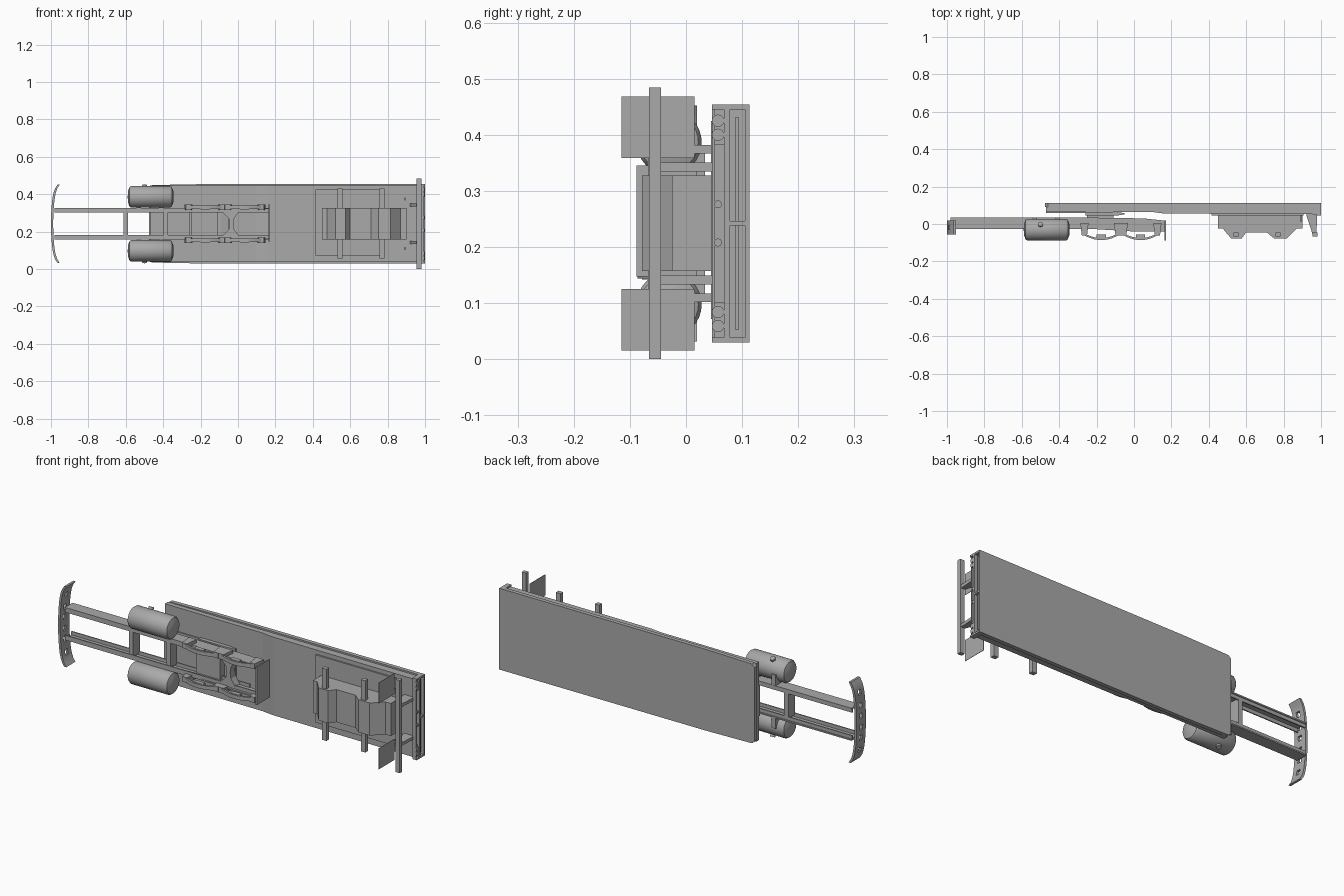
import bpy, bmesh, math
from mathutils import Matrix, Vector

cube = bpy.data.objects.get("Cube")
if cube:
    bpy.data.objects.remove(cube, do_unlink=True)

MID = 0.242  # height of the lengthwise symmetry plane
grey = bpy.data.materials.new("plain grey")
grey.use_nodes = True
grey.diffuse_color = (0.4, 0.4, 0.4, 1)
grey.node_tree.nodes["Principled BSDF"].inputs["Base Color"].default_value = (0.4, 0.4, 0.4, 1)


def finish(name, bm, smooth=False):
    bmesh.ops.recalc_face_normals(bm, faces=bm.faces)
    mesh = bpy.data.meshes.new(name)
    bm.to_mesh(mesh)
    bm.free()
    mesh.materials.append(grey)
    ob = bpy.data.objects.new(name, mesh)
    bpy.context.collection.objects.link(ob)
    if smooth:
        bpy.ops.object.select_all(action='DESELECT')
        ob.select_set(True)
        bpy.context.view_layer.objects.active = ob
        bpy.ops.object.shade_smooth_by_angle(angle=math.radians(35))
    return ob


def prism(name, pts, lo, hi, axis='z', smooth=False):
    """Extrude a profile: (x, y) along z, or (x, z) along y."""
    bm = bmesh.new()
    place = (lambda p: (p[0], p[1], lo)) if axis == 'z' else (lambda p: (p[0], lo, p[1]))
    face = bm.faces.new([bm.verts.new(place(p)) for p in pts])
    out = bmesh.ops.extrude_face_region(bm, geom=[face])
    step = Vector((0, 0, hi - lo)) if axis == 'z' else Vector((0, hi - lo, 0))
    bmesh.ops.translate(bm, vec=step, verts=[v for v in out["geom"] if isinstance(v, bmesh.types.BMVert)])
    return finish(name, bm, smooth)


def box(name, x, y, z):
    return prism(name, [(x[0], y[0]), (x[1], y[0]), (x[1], y[1]), (x[0], y[1])], z[0], z[1])


def lathe(name, profile, centre, axis, sides=32):
    """Spin a (distance, radius) profile around an axis."""
    bm = bmesh.new()
    verts = [bm.verts.new((r, 0, d)) for d, r in profile]
    edges = [bm.edges.new(pair) for pair in zip(verts, verts[1:])]
    bmesh.ops.spin(bm, geom=verts + edges, cent=(0, 0, 0), axis=(0, 0, 1),
                   angle=math.tau, steps=sides)
    bmesh.ops.remove_doubles(bm, verts=bm.verts, dist=1e-5)
    turn = Vector((0, 0, 1)).rotation_difference(Vector(axis)).to_matrix().to_4x4()
    bm.transform(Matrix.Translation(centre) @ turn)
    return finish(name, bm, True)


def span(side, a, b):
    """Mirrored range of heights, measured out from the symmetry plane."""
    return tuple(sorted((MID + side * a, MID + side * b)))


# Trailer deck: top slab with clipped front corners, and a slimmer body below
H = 0.212
prism("deck_top", [(-0.475, MID - H + 0.02), (-0.46, MID - H + 0.005), (-0.2, MID - H),
                   (0.98, MID - H), (0.98, MID + H), (-0.2, MID + H),
                   (-0.46, MID + H - 0.005), (-0.475, MID + H - 0.02)], 0.092, 0.113, 'y')
prism("deck_body", [(-0.47, 0.068), (0.1, 0.064), (0.16, 0.056), (0.98, 0.052),
                    (0.98, 0.092), (-0.47, 0.092)], MID - 0.204, MID + 0.204)

# Rear frame, recessed in the middle, with a lamp strip beneath
box("rear_frame_top", (0.975, 1), (0.105, 0.113), (MID - H, MID + H))
box("rear_frame_bottom", (0.975, 1), (0.068, 0.078), (MID - H, MID + H))
box("rear_frame_ridge", (0.975, 0.99), (0.088, 0.094), (MID - 0.19, MID + 0.19))
box("rear_frame_divider", (0.975, 1), (0.078, 0.105), (MID - 0.004, MID + 0.004))
box("rear_sill", (0.975, 0.995), (0.046, 0.052), (MID - H, MID + H))

# Bogie: thin mounting plate, lobed suspension box and two axles
box("bogie_plate", (0.415, 0.905), (0.045, 0.053), (0.072, 0.425))
prism("bogie_box", [(0.45, 0.05), (0.45, -0.025), (0.475, -0.025), (0.52, -0.078),
                    (0.575, -0.078), (0.6, -0.045), (0.71, -0.045), (0.75, -0.078),
                    (0.815, -0.078), (0.87, -0.025), (0.9, -0.025), (0.9, 0.05)],
      MID - 0.085, MID + 0.085)
for i, x in enumerate((0.545, 0.77)):
    box(f"trailer_axle_{i}", (x - 0.013, x + 0.013), (-0.068, -0.045), (0.056, 0.43))

# Rear underrun bar
box("underrun_bar", (0.955, 0.98), (-0.066, -0.045), (0, 0.484))

# Front bumper: thin bow with slots cut through it
bow = [(t / 10, MID + 0.21 * t / 10) for t in range(-10, 11)]
outer = [(-1 + 0.018 * t * t + 0.017 * t ** 8, z) for t, z in bow]
inner = [(x + 0.012, z) for x, z in reversed(outer)]
bumper = prism("front_bumper", outer + inner, -0.056, 0.02, 'y', True)
for i, offset in enumerate((-0.15, -0.085, -0.03, 0.03, 0.085, 0.15)):
    slot = box(f"slot_cutter_{i}", (-1.05, -0.93), (-0.03, -0.008),
               (MID + offset - 0.013, MID + offset + 0.013))
    cut = bumper.modifiers.new("slot", 'BOOLEAN')
    cut.operation, cut.solver, cut.object = 'DIFFERENCE', 'EXACT', slot
    slot.hide_render = True
    slot.hide_set(True)
    slot.display_type = 'WIRE'

# Truck frame cross members and tail plate
for i, x in enumerate((-0.6, -0.385)):
    box(f"cross_member_{i}", (x - 0.012, x + 0.012), (-0.025, 0.03), (MID - 0.07, MID + 0.07))
box("tail_plate", (0.163, 0.17), (-0.088, 0.02), (0.147, 0.345))

# Waisted cross brace between the frame rails
prism("waisted_brace", [(-0.085, MID - 0.065), (-0.05, MID - 0.03), (-0.045, MID),
                        (-0.05, MID + 0.03), (-0.085, MID + 0.065), (0.005, MID + 0.065),
                        (-0.02, MID + 0.03), (-0.025, MID), (-0.02, MID - 0.03),
                        (0.005, MID - 0.065)], -0.03, 0.01, 'y')

# Coupling plate and its pedestal
box("coupling_pedestal", (-0.25, -0.11), (0.01, 0.045), (MID - 0.075, MID + 0.075))
prism("coupling_plate", [(-0.26, 0.045), (-0.09, 0.045), (-0.05, 0.052), (-0.05, 0.058),
                         (-0.1, 0.065), (-0.26, 0.065)], MID - 0.085, MID + 0.085)
box("kingpin_plate", (-0.47, -0.26), (0.06, 0.07), (MID - 0.08, MID + 0.08))

for side, label in ((1, "upper"), (-1, "lower")):
    # Frame rails as channels open towards the middle, tapering to the tail
    rail = [(-0.98, -0.028), (-0.2, -0.028), (0.0, -0.04), (0.165, -0.04), (0.165, 0.018),
            (0.05, 0.03), (-0.3, 0.035), (-0.98, 0.035)]
    prism(f"{label}_frame_web", rail, *span(side, 0.078, 0.085))
    box(f"{label}_frame_top_flange", (-0.98, 0.05), (0.024, 0.03), span(side, 0.06, 0.08))
    box(f"{label}_frame_bottom_flange", (-0.98, 0.165), (-0.028, -0.022), span(side, 0.06, 0.08))

    # Fuel tank with domed ends, caps and mounting brackets
    zc = MID + side * 0.1445
    lathe(f"{label}_tank", [(-0.123, 0), (-0.121, 0.03), (-0.113, 0.052), (-0.104, 0.058),
                            (0.104, 0.058), (0.113, 0.052), (0.121, 0.03), (0.123, 0)],
          (-0.467, -0.03, zc), (1, 0, 0))
    lathe(f"{label}_tank_cap", [(0, 0), (0, 0.013), (0.068, 0.013), (0.068, 0)],
          (-0.5, -0.03, zc), (0, 0.45, side * 0.9), 16)
    for x in (-0.53, -0.41):
        prism(f"{label}_tank_bracket", [(x - 0.012, -0.02), (x + 0.012, -0.02),
                                        (x + 0.012, 0.034), (x - 0.012, 0.034)],
              *span(side, 0.08, 0.14))

    # Leaf springs hung from brackets, with an axle saddle
    for n, x in enumerate((-0.175, 0.035)):
        arc = [(x + 0.095 * t / 5, -0.086 + 0.028 * (t / 5) ** 2) for t in range(-5, 6)]
        leaf = arc + [(px, py + 0.011) for px, py in reversed(arc)]
        prism(f"{label}_leaf_spring_{n}", leaf, *span(side, 0.078, 0.098))
        for end in (-1, 1):
            hx = x + end * 0.09
            prism(f"{label}_spring_hanger_{n}", [(hx - 0.022, 0.005), (hx - 0.014, -0.062),
                                                 (hx + 0.014, -0.062), (hx + 0.022, 0.005)],
                  *span(side, 0.074, 0.102))
        box(f"{label}_axle_saddle_{n}", (x - 0.025, x + 0.025), (-0.078, -0.055),
            span(side, 0.076, 0.1))

    # Underrun hangers, mud flaps and rear lamps
    prism(f"{label}_underrun_hanger", [(0.92, 0.052), (0.955, -0.056), (0.975, -0.056),
                                       (0.98, 0.052)], *span(side, 0.093, 0.109))
    box(f"{label}_mud_flap", (0.892, 0.894), (-0.115, 0.015), span(side, 0.117, 0.226))
    box(f"{label}_mud_flap_stay", (0.889, 0.896), (0.012, 0.054), span(side, 0.125, 0.14))
    box(f"{label}_lamp_panel", (0.975, 0.988), (0.046, 0.07), span(side, 0.14, 0.205))
    box(f"{label}_rear_post", (0.975, 1), (0.046, 0.113), span(side, 0.203, 0.212))
    for offset, radius in ((0.183, 0.011), (0.158, 0.011), (0.034, 0.007)):
        lathe(f"{label}_rear_lamp", [(0, 0), (0, radius), (0.018, radius), (0.018, 0)],
              (0.98, 0.057, MID + side * offset), (1, 0, 0), 16)
